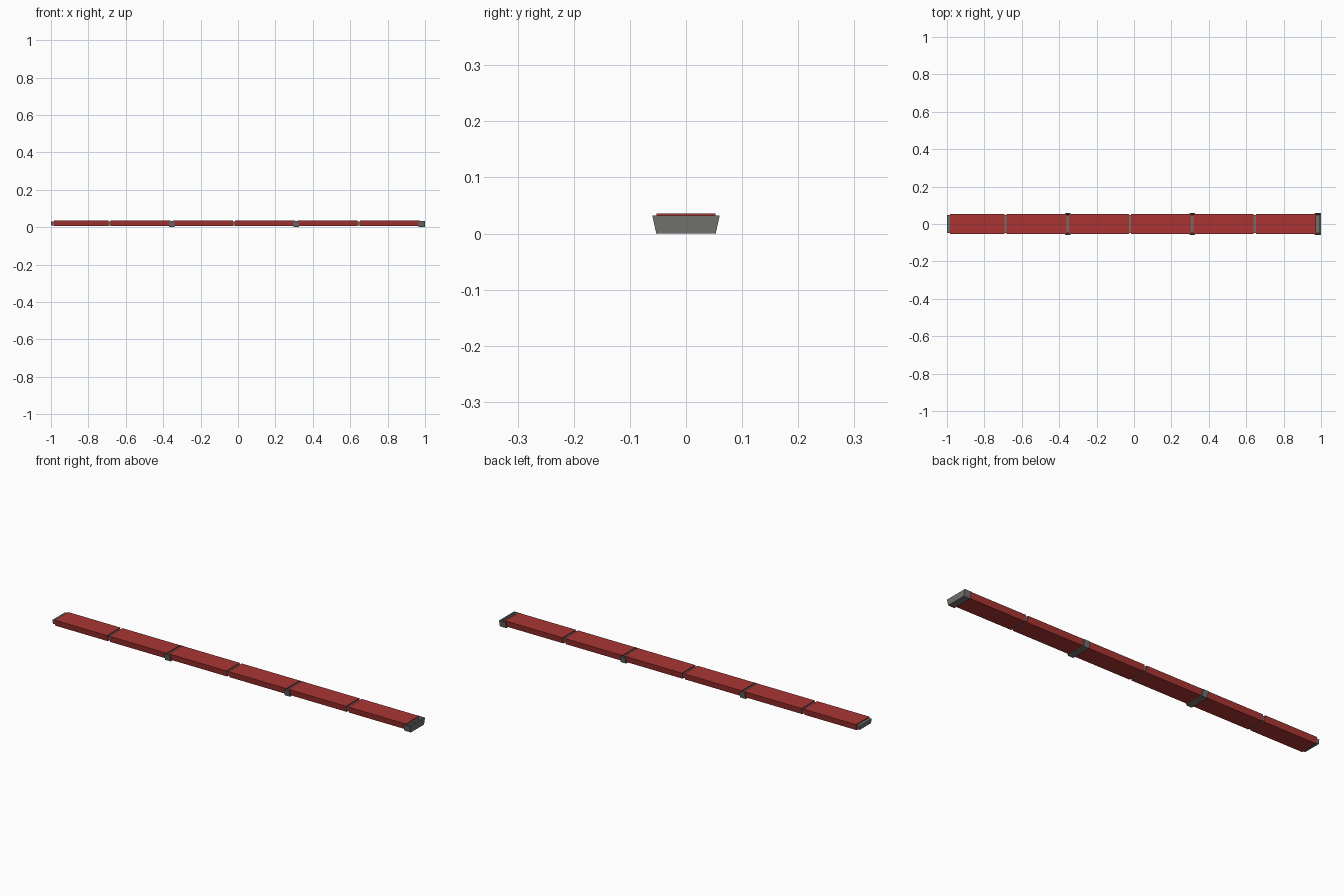
import bpy, bmesh

if "Cube" in bpy.data.objects:
    bpy.data.objects.remove(bpy.data.objects["Cube"])

def material(name, rgb):
    m = bpy.data.materials.new(name)
    m.diffuse_color = (*rgb, 1)
    m.use_nodes = True
    m.node_tree.nodes["Principled BSDF"].inputs["Base Color"].default_value = m.diffuse_color
    return m

RED = material("brick red", (0.40, 0.036, 0.034))
GREY = material("dark grey", (0.16, 0.16, 0.15))

def extrude_x(name, profile, x0, x1, mat):
    """Solid made by sweeping a closed (y, z) profile along x."""
    bm = bmesh.new()
    a = [bm.verts.new((x0, y, z)) for y, z in profile]
    b = [bm.verts.new((x1, y, z)) for y, z in profile]
    n = len(profile)
    bm.faces.new(a)
    bm.faces.new(b[::-1])
    for i in range(n):
        bm.faces.new((a[i], b[i], b[(i + 1) % n], a[(i + 1) % n]))
    bmesh.ops.recalc_face_normals(bm, faces=bm.faces)
    me = bpy.data.meshes.new(name)
    bm.to_mesh(me)
    bm.free()
    me.materials.append(mat)
    ob = bpy.data.objects.new(name, me)
    bpy.context.collection.objects.link(ob)
    return ob

def trapezoid(bottom, top, z0, z1):
    return [(-bottom, z0), (bottom, z0), (top, z1), (-top, z1)]

# Profiles: inner core, outer shell, U-shaped bracket, closed end wall
core = trapezoid(0.045, 0.049, 0.010, 0.031)
shell = trapezoid(0.047, 0.053, 0.005, 0.0355)
bracket = [(-0.053, 0), (0.053, 0), (0.060, 0.032), (0.054, 0.032),
           (0.048, 0.005), (-0.048, 0.005), (-0.054, 0.032), (-0.060, 0.032)]
wall = trapezoid(0.053, 0.060, 0, 0.032)

# Continuous core, seen at the left end and in the joints
extrude_x("inner_core", core, -1.0, 0.972, GREY)

# Six red segments with narrow gaps
joints = [-0.687 + i * 0.333 for i in range(5)]
gap = 0.006
starts = [-0.985] + [x + gap for x in joints]
ends = [x - gap for x in joints] + [0.972]
for i, (x0, x1) in enumerate(zip(starts, ends)):
    extrude_x(f"red_segment_{i + 1}", shell, x0, x1, RED)

# Brackets on every second joint
for i in (1, 3):
    extrude_x(f"joint_bracket_{i}", bracket, joints[i] - 0.015, joints[i] + 0.015, GREY)

# End cap: trough plus end wall
extrude_x("end_cap_trough", bracket, 0.964, 0.992, GREY)
extrude_x("end_cap_wall", wall, 0.992, 1.0, GREY)
